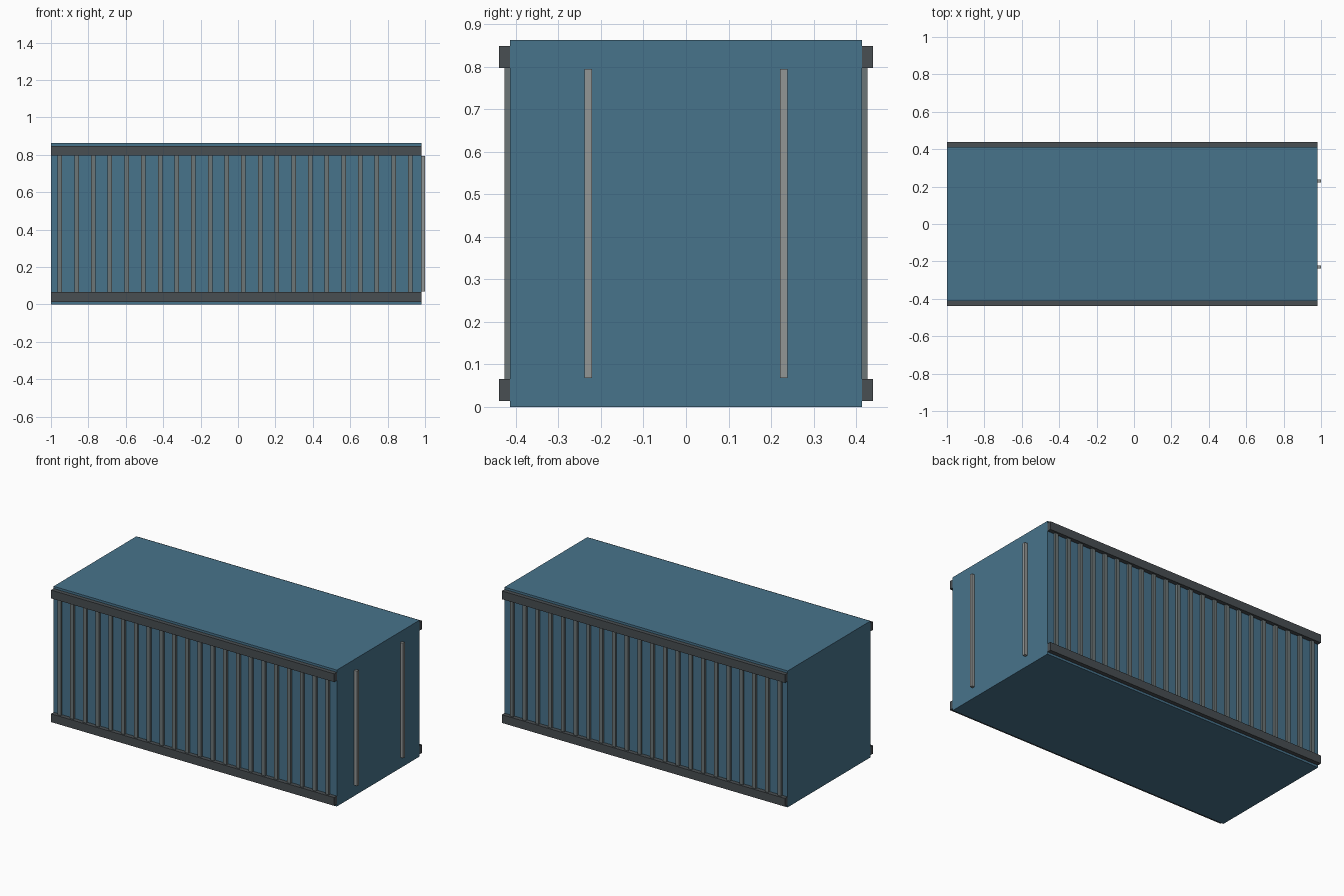
import bpy

cube = bpy.data.objects.get("Cube")
if cube:
    bpy.data.objects.remove(cube, do_unlink=True)


def material(name, colour):
    mat = bpy.data.materials.new(name)
    mat.use_nodes = True
    mat.diffuse_color = (*colour, 1)
    bsdf = next(n for n in mat.node_tree.nodes if n.type == 'BSDF_PRINCIPLED')
    bsdf.inputs["Base Color"].default_value = (*colour, 1)
    return mat


blue = material("blue_paint", (0.064, 0.172, 0.26))
dark = material("dark_steel", (0.066, 0.077, 0.084))
grey = material("grey_steel", (0.15, 0.18, 0.185))
light = material("light_steel", (0.29, 0.305, 0.30))


def box(name, low, high, mat):
    """Box spanning two opposite corners."""
    centre = [(a + b) / 2 for a, b in zip(low, high)]
    bpy.ops.mesh.primitive_cube_add(size=1, location=centre)
    obj = bpy.context.object
    obj.name = name
    obj.scale = [abs(b - a) for a, b in zip(low, high)]
    bpy.ops.object.transform_apply(location=False, rotation=False, scale=True)
    obj.data.materials.append(mat)
    return obj


BACK, FRONT = -1.0, 0.98      # body ends along x
HALF, TOP = 0.413, 0.862      # body half width and height
RIB_COUNT, RIB_START, RIB_STEP, RIB_WIDTH = 22, -0.952, 0.0892, 0.024

# Container body
box("container_body", (BACK, -HALF, 0), (FRONT, HALF, TOP), blue)

for side, sign in (("front", -1), ("back", 1)):
    # Long rails along the bottom and top edges
    for level, z in (("bottom", 0.014), ("top", 0.796)):
        box(f"{side}_{level}_rail", (BACK, sign * HALF, z),
            (FRONT, sign * 0.439, z + 0.052), dark)

    # Vertical wall ribs, repeated along the length
    rib = box(f"{side}_wall_ribs", (RIB_START - RIB_WIDTH / 2, sign * HALF, 0.066),
              (RIB_START + RIB_WIDTH / 2, sign * 0.427, 0.796), grey)
    array = rib.modifiers.new("rib_spacing", 'ARRAY')
    array.count = RIB_COUNT
    array.use_relative_offset = False
    array.use_constant_offset = True
    array.constant_offset_displace = (RIB_STEP, 0, 0)

    # Door locking bar on the end wall
    y = sign * 0.23
    box(f"{side}_door_bar", (FRONT, y - 0.0088, 0.068), (1.0, y + 0.0088, 0.794), light)
